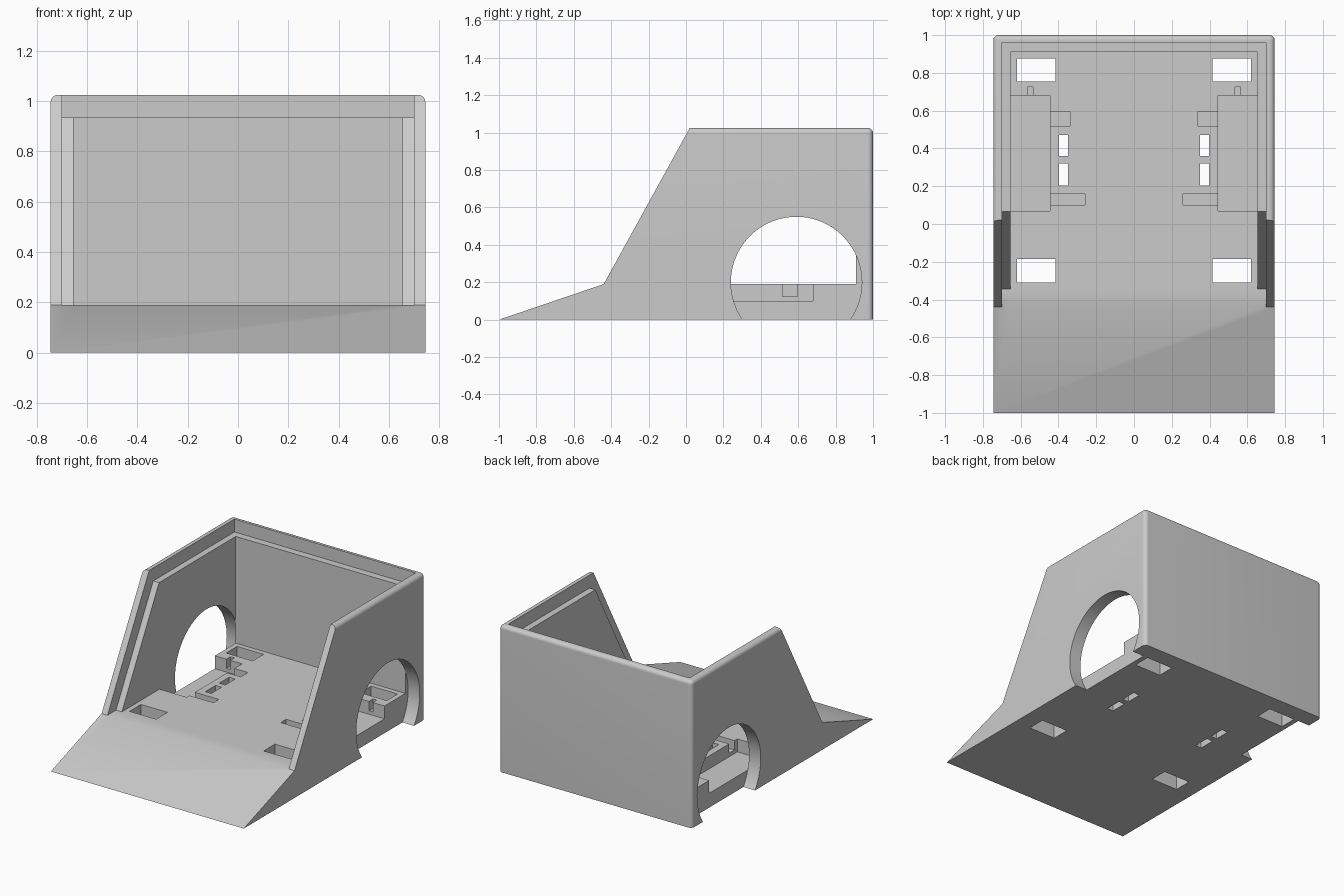
import bpy, bmesh, math
from mathutils import Vector

cube = bpy.data.objects.get("Cube")
if cube:
    bpy.data.objects.remove(cube, do_unlink=True)

grey = bpy.data.materials.new("light_grey")
grey.use_nodes = True
grey.diffuse_color = (0.6, 0.6, 0.6, 1)
grey.node_tree.nodes["Principled BSDF"].inputs["Base Color"].default_value = (0.6, 0.6, 0.6, 1)

HALF_W, LIP_X, INNER_X = 0.745, 0.70, 0.655
FLOOR_Z, LIP_Z, TOP_Z = 0.19, 0.935, 1.025
CREST_Y = -0.44


def prism(name, profile, x0, x1):
    """Extrude a (y, z) profile along x."""
    bm = bmesh.new()
    face = bm.faces.new([bm.verts.new((x0, y, z)) for y, z in profile])
    out = bmesh.ops.extrude_face_region(bm, geom=[face])
    moved = [g for g in out["geom"] if isinstance(g, bmesh.types.BMVert)]
    bmesh.ops.translate(bm, verts=moved, vec=(x1 - x0, 0, 0))
    bmesh.ops.recalc_face_normals(bm, faces=bm.faces)
    mesh = bpy.data.meshes.new(name)
    bm.to_mesh(mesh)
    bm.free()
    mesh.materials.append(grey)
    obj = bpy.data.objects.new(name, mesh)
    bpy.context.collection.objects.link(obj)
    return obj


def box(name, x0, x1, y0, y1, z0, z1):
    return prism(name, [(y0, z0), (y1, z0), (y1, z1), (y0, z1)], x0, x1)


# Solid body with ramp, sloping side walls and upright back
body = prism("ramped_housing",
             [(-1, 0), (1, 0), (1, TOP_Z), (0.02, TOP_Z), (CREST_Y, FLOOR_Z)],
             -HALF_W, HALF_W)

# Round the outer top rim and the upright back corners
bm = bmesh.new()
bm.from_mesh(body.data)
rim = []
for e in bm.edges:
    a, b = (v.co for v in e.verts)
    top = min(a.z, b.z) > TOP_Z - 0.001
    back = min(a.y, b.y) > 0.99
    along_x = abs(a.x - b.x) > 0.1
    if (top and (back or not along_x)) or (back and not along_x):
        rim.append(e)
bmesh.ops.bevel(bm, geom=rim, offset=0.028, segments=8, profile=0.5, affect='EDGES')
bm.to_mesh(body.data)
bm.free()

# Stepped lip and main cavity
cutters = [
    prism("lip_cutter",
          [(-0.9, FLOOR_Z), (-0.345, FLOOR_Z), (0.065, LIP_Z), (0.96, LIP_Z),
           (0.96, 1.2), (-0.9, 1.2)], -LIP_X, LIP_X),
    box("cavity_cutter", -INNER_X, INNER_X, -0.9, 0.91, FLOOR_Z, 1.2),
]

# Wheel openings, motor pockets, channels and slots on both sides
circle = [(0.59 + 0.35 * math.cos(2 * math.pi * i / 96),
           0.2 + 0.35 * math.sin(2 * math.pi * i / 96)) for i in range(96)]
recesses = {
    "motor_pocket": (0.445, INNER_X, 0.07, 0.68, 0.10, 0.3),
    "wire_channel": (0.34, 0.46, 0.515, 0.595, 0.125, 0.3),
    "front_channel": (0.26, 0.46, 0.10, 0.16, 0.125, 0.3),
    "rear_notch": (0.535, 0.565, 0.66, 0.725, 0.125, 0.3),
    "rear_slot": (0.415, 0.62, 0.755, 0.875, -0.1, 0.3),
    "front_slot": (0.415, 0.62, -0.31, -0.185, -0.1, 0.3),
    "strap_slot_a": (0.35, 0.397, 0.205, 0.32, -0.1, 0.3),
    "strap_slot_b": (0.35, 0.397, 0.36, 0.47, -0.1, 0.3),
}
for s, side in ((1, "left"), (-1, "right")):
    cutters.append(prism(f"{side}_wheel_cutter", circle, s * INNER_X, s * 0.9))
    for name, (x0, x1, *rest) in recesses.items():
        cutters.append(box(f"{side}_{name}_cutter", s * x0, s * x1, *rest))

for c in cutters:
    mod = body.modifiers.new(c.name, 'BOOLEAN')
    mod.operation = 'DIFFERENCE'
    mod.solver = 'EXACT'
    mod.object = c

# Bake the cuts and remove the cutters
dg = bpy.context.evaluated_depsgraph_get()
result = bpy.data.meshes.new_from_object(body.evaluated_get(dg))
body.modifiers.clear()
body.data = result
for c in cutters:
    bpy.data.objects.remove(c, do_unlink=True)

# Extra loop behind the ramp crest keeps the soft blend short
bm = bmesh.new()
bm.from_mesh(body.data)
bmesh.ops.remove_doubles(bm, verts=bm.verts, dist=0.0002)
bmesh.ops.bisect_plane(bm, geom=bm.verts[:] + bm.edges[:] + bm.faces[:],
                       plane_co=Vector((0, -0.32, 0)), plane_no=Vector((0, 1, 0)))
bm.to_mesh(body.data)
bm.free()

bpy.ops.object.select_all(action='DESELECT')
body.select_set(True)
bpy.context.view_layer.objects.active = body
bpy.ops.object.shade_smooth_by_angle(angle=math.radians(30))
